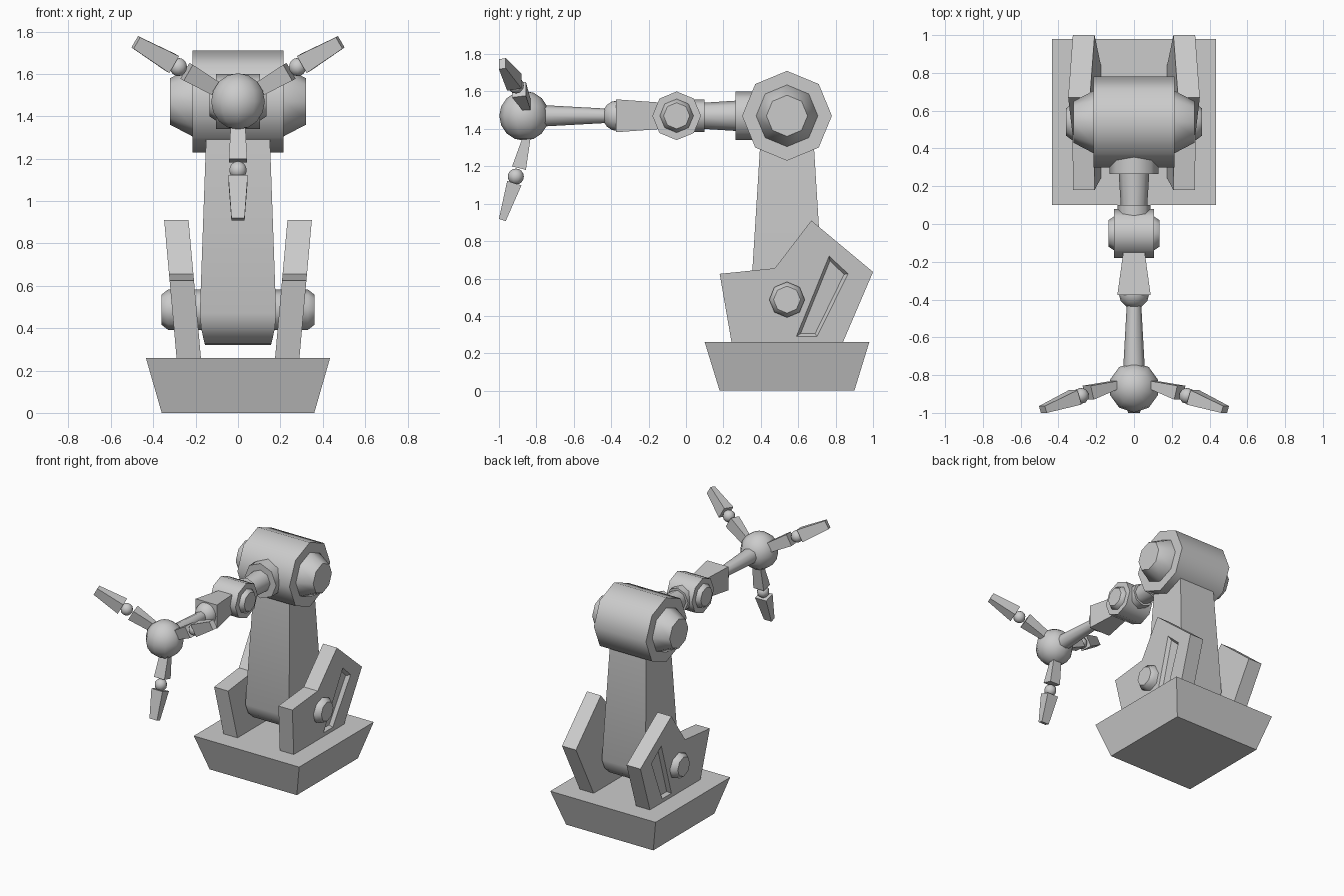
import bpy, bmesh, math
from mathutils import Vector, Matrix

if "Cube" in bpy.data.objects:
    bpy.data.objects.remove(bpy.data.objects["Cube"])

grey = bpy.data.materials.new("light_grey")
grey.diffuse_color = (0.6, 0.6, 0.6, 1)
grey.use_nodes = True
grey.node_tree.nodes["Principled BSDF"].inputs["Base Color"].default_value = grey.diffuse_color
smooth = []


def finish(name, bm, is_smooth=False):
    bmesh.ops.recalc_face_normals(bm, faces=bm.faces)
    me = bpy.data.meshes.new(name)
    bm.to_mesh(me)
    bm.free()
    me.materials.append(grey)
    ob = bpy.data.objects.new(name, me)
    bpy.context.collection.objects.link(ob)
    if is_smooth:
        smooth.append(ob)
    return ob


def loft(name, rings, is_smooth=False):
    """Skin a list of equal-length point loops and cap both ends."""
    bm = bmesh.new()
    vs = [[bm.verts.new(p) for p in ring] for ring in rings]
    n = len(vs[0])
    for a, b in zip(vs, vs[1:]):
        for i in range(n):
            j = (i + 1) % n
            bm.faces.new((a[i], a[j], b[j], b[i]))
    bm.faces.new(vs[0][::-1])
    bm.faces.new(vs[-1])
    return finish(name, bm, is_smooth)


def lathe(name, axis, center, steps, sides=8):
    """Turned part: steps are (distance along axis, radius)."""
    a = Vector(axis)
    u, v = Vector((0, 0, 1)), a.cross(Vector((0, 0, 1)))
    c = Vector(center)
    ang = [2 * math.pi * i / sides for i in range(sides)]
    return loft(name, [[c + a * t + (u * math.cos(k) + v * math.sin(k)) * r for k in ang]
                       for t, r in steps], True)


def ball(name, center, r, seg, rings):
    bm = bmesh.new()
    bmesh.ops.create_uvsphere(bm, u_segments=seg, v_segments=rings, radius=r,
                              matrix=Matrix.Translation(center))
    return finish(name, bm, True)


def rect(c, u, v, hu, hv):
    return [c + u * a * hu + v * b * hv for a, b in ((-1, -1), (1, -1), (1, 1), (-1, 1))]


def taper_box(name, p0, p1, side, h0, h1):
    """Box tapering from p0 to p1; h = half sizes along side and across it."""
    p0, p1, s = Vector(p0), Vector(p1), Vector(side)
    n = (p1 - p0).normalized().cross(s)
    return loft(name, [rect(p0, s, n, *h0), rect(p1, s, n, *h1)])


X, Y, Z = Vector((1, 0, 0)), Vector((0, 1, 0)), Vector((0, 0, 1))
CY = 0.54      # column centre line
AZ = 1.47      # arm height

# Base
loft("base", [rect(Vector((0, CY, 0)), X, Y, 0.36, 0.36),
              rect(Vector((0, CY, 0.26)), X, Y, 0.435, 0.44)])

# Leaning side plates with a recessed slot, and hinge caps
plate = [(0.245, 0.25), (0.18, 0.625), (0.475, 0.655), (0.67, 0.91), (1.0, 0.635), (0.835, 0.25)]
slot = [(0.765, 0.72), (0.867, 0.625), (0.70, 0.29), (0.59, 0.29)]
slot_floor = [(0.77, 0.695), (0.845, 0.622), (0.69, 0.305), (0.612, 0.305)]


def leaning(points, x, s):
    return [(s * (x + 0.09 * (z - 0.26)), y, z) for y, z in points]


for s, side in ((1, "right"), (-1, "left")):
    body = loft(side + "_plate", [leaning(plate, 0.175, s), leaning(plate, 0.29, s)])
    cutter = loft(side + "_slot_cutter", [leaning(slot_floor, 0.265, s), leaning(slot, 0.29, s),
                                          leaning(slot, 0.33, s)])
    cutter.hide_render = True
    cutter.hide_viewport = True
    mod = body.modifiers.new("slot", 'BOOLEAN')
    mod.operation = 'DIFFERENCE'
    mod.solver = 'EXACT'
    mod.object = cutter
    lathe(side + "_hinge", X * s, (0, CY, 0.487), [(0.1, 0.095), (0.33, 0.095), (0.36, 0.072)])
    lathe(side + "_shoulder_cap", X * s, (0, CY, AZ), [(0.15, 0.165), (0.215, 0.165), (0.32, 0.11)])
    lathe(side + "_elbow_cap", X * s, (0, -0.05, AZ), [(0.05, 0.09), (0.105, 0.09), (0.135, 0.07)])

# Upright column with rounded foot: (z, half depth, half width)
column = [(1.45, 0.135, 0.145), (0.47, 0.196, 0.18), (0.40, 0.172, 0.174),
          (0.35, 0.12, 0.163), (0.325, 0.06, 0.157), (0.32, 0.01, 0.155)]
loft("column", [rect(Vector((0, CY, z)), X, Y, hx, hy) for z, hy, hx in column], True)

# Shoulder, forearm and elbow
lathe("shoulder", X, (0, CY, AZ), [(-0.215, 0.24), (0.215, 0.24)])
lathe("shoulder_collar", -Y, (0, 0, AZ), [(-0.45, 0.13), (-0.265, 0.13)])
lathe("forearm", -Y, (0, 0, AZ), [(-0.3, 0.083), (-0.095, 0.07)])
lathe("forearm_collar", -Y, (0, 0, AZ), [(-0.1, 0.087), (-0.04, 0.087)])
lathe("elbow", X, (0, -0.05, AZ), [(-0.105, 0.13), (0.105, 0.13)])

# Wrist
taper_box("wrist", (0, -0.1, AZ), (0, -0.375, AZ), X, (0.05, 0.068), (0.088, 0.088))
ball("wrist_ball", (0, -0.365, AZ), 0.082, 12, 8)
lathe("wrist_rod", -Y, (0, 0, AZ), [(0.40, 0.037), (0.78, 0.058)])
ball("hand", (0, -0.865, AZ), 0.133, 10, 8)

# Three fingers around the hand
for i in range(3):
    a = math.radians(-90 + 120 * i)
    out = Vector((math.cos(a), 0, math.sin(a)))
    tan = Vector((-math.sin(a), 0, math.cos(a)))

    def at(r, y):
        return Vector((0, y, AZ)) + out * r

    taper_box("finger_%d_inner" % (i + 1), at(0.09, -0.845), at(0.28, -0.893), tan,
              (0.033, 0.018), (0.043, 0.038))
    ball("finger_%d_knuckle" % (i + 1), at(0.325, -0.91), 0.043, 10, 8)
    taper_box("finger_%d_tip" % (i + 1), at(0.36, -0.918), at(0.557, -0.982), tan,
              (0.046, 0.04), (0.031, 0.019))

# Smooth shading on turned parts
bpy.ops.object.select_all(action='DESELECT')
for ob in smooth:
    ob.select_set(True)
bpy.context.view_layer.objects.active = smooth[0]
bpy.ops.object.shade_smooth_by_angle(angle=math.radians(50))
